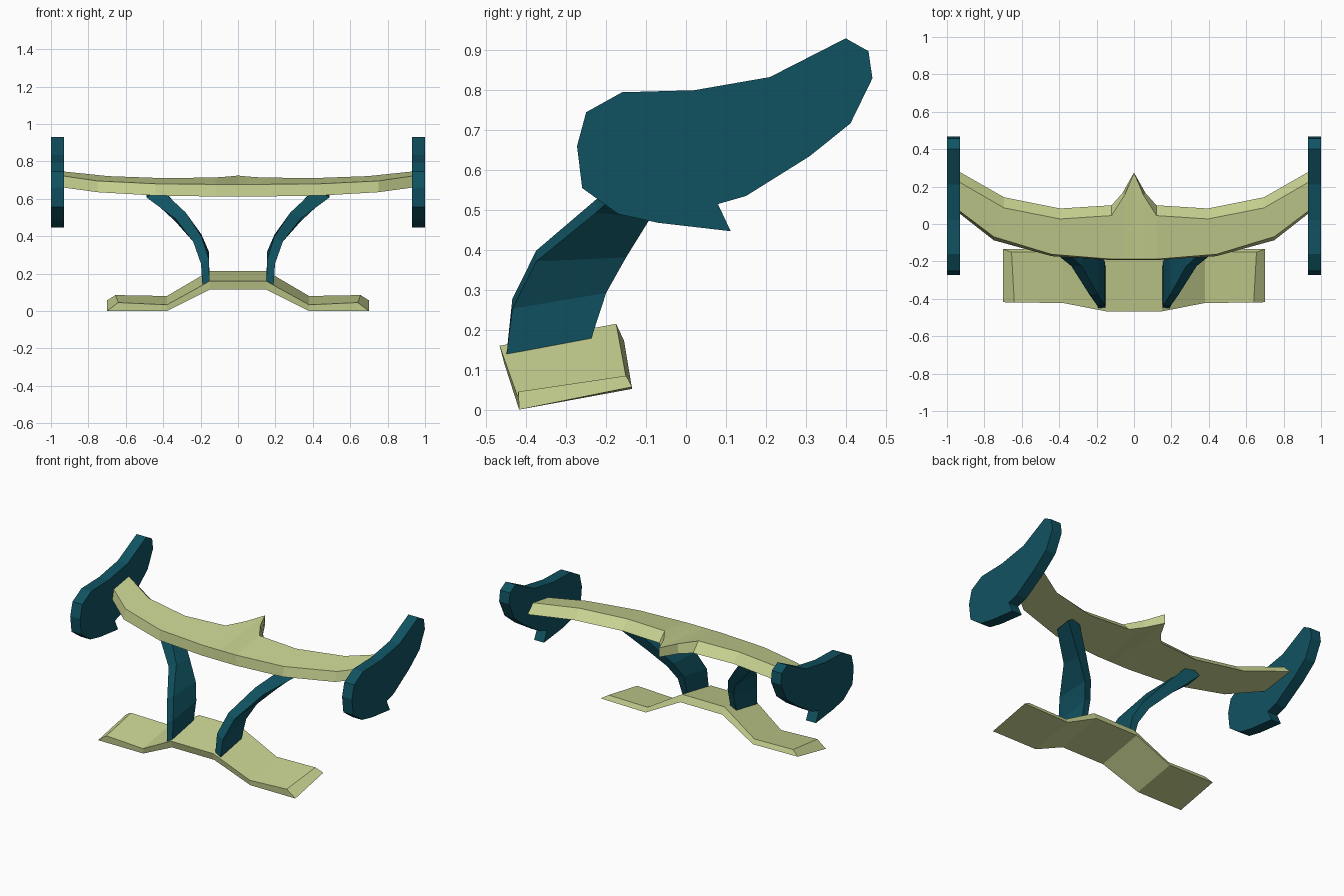
import bpy, bmesh

if "Cube" in bpy.data.objects:
    bpy.data.objects.remove(bpy.data.objects["Cube"])


def material(name, rgb):
    m = bpy.data.materials.new(name)
    m.diffuse_color = (*rgb, 1)
    m.use_nodes = True
    m.node_tree.nodes["Principled BSDF"].inputs["Base Color"].default_value = m.diffuse_color
    return m


GREEN = material("pale green", (0.57, 0.64, 0.28))
TEAL = material("dark teal", (0.005, 0.085, 0.12))


def loft(name, sections, mat):
    """Skin a list of equal-length closed cross-sections and cap both ends."""
    bm = bmesh.new()
    rings = [[bm.verts.new(p) for p in s] for s in sections]
    n = len(rings[0])
    for a, b in zip(rings, rings[1:]):
        for i in range(n):
            j = (i + 1) % n
            bm.faces.new((a[i], a[j], b[j], b[i]))
    bm.faces.new(rings[0])
    bm.faces.new(rings[-1])
    bmesh.ops.remove_doubles(bm, verts=bm.verts, dist=0.0005)
    bmesh.ops.recalc_face_normals(bm, faces=bm.faces)
    me = bpy.data.meshes.new(name)
    bm.to_mesh(me)
    bm.free()
    me.materials.append(mat)
    ob = bpy.data.objects.new(name, me)
    bpy.context.collection.objects.link(ob)
    return ob


def flip(section):
    return [(-x, y, z) for x, y, z in section]


def mirrored(half):
    """Sections from centre outwards, extended to the other side."""
    return [flip(s) for s in reversed(half) if s[0][0] > 0] + half


# Main wing blade: front bottom, front top, rear top, rear bottom
blade = [
    [(0, -.193, .612), (0, -.188, .677), (0, .273, .724), (0, .275, .665)],
    [(.05, -.193, .612), (.05, -.188, .677), (.05, .155, .719), (.062, .165, .662)],
    [(.12, -.193, .612), (.12, -.188, .677), (.12, .045, .714), (.12, .10, .657)],
    [(.44, -.172, .617), (.44, -.162, .68), (.395, .027, .71), (.395, .083, .655)],
    [(.75, -.087, .635), (.75, -.068, .695), (.695, .086, .721), (.695, .143, .667)],
    [(.935, .058, .66), (.935, .072, .722), (.935, .225, .746), (.935, .28, .692)],
]
loft("wing_blade", mirrored(blade), GREEN)

# Bent base plate with knife-edge ends
base = [
    [(.15, -.455, .115), (.15, -.467, .16), (.15, -.175, .215), (.15, -.155, .172)],
    [(.38, -.418, .0), (.38, -.422, .033), (.38, -.15, .08), (.38, -.135, .052)],
    [(.64, -.418, .0), (.64, -.42, .045), (.655, -.15, .085), (.655, -.135, .056)],
    [(.7, -.418, .0), (.7, -.418, .0), (.7, -.135, .057), (.7, -.135, .057)],
]
loft("base_plate", mirrored(base), GREEN)

# Side plate outline (y, z)
outline = [(-.25, .745), (-.16, .795), (.02, .80), (.21, .833), (.40, .93), (.457, .898),
           (.467, .83), (.412, .717), (.31, .635), (.15, .535), (.08, .515), (.112, .447),
           (-.07, .468), (-.17, .49), (-.26, .555), (-.273, .66)]
plate = [[(x, y, z) for y, z in outline] for x in (.93, 1.0)]

# Curved strut stations: inner x, outer x, front (y, z), rear (y, z)
stations = [
    (.152, .19, -.45, .135, -.24, .17),
    (.156, .198, -.435, .265, -.20, .305),
    (.195, .24, -.375, .385, -.15, .395),
    (.28, .335, -.225, .51, -.09, .495),
    (.415, .49, -.10, .63, .0, .645),
]
strut = [[(a, fy, fz + (b - a) * .3), (b, fy, fz - (b - a) * .3), (b, ry, rz - (b - a) * .3),
          (a, ry, rz + (b - a) * .3)] if i else
         [(a, fy, fz), (b, fy, fz), (b, ry, rz), (a, ry, rz)]
         for i, (a, b, fy, fz, ry, rz) in enumerate(stations)]

# Pairs on both sides
for name, half in (("side_plate", plate), ("strut", strut)):
    loft(name + "_right", half, TEAL)
    loft(name + "_left", [flip(s) for s in half], TEAL)
